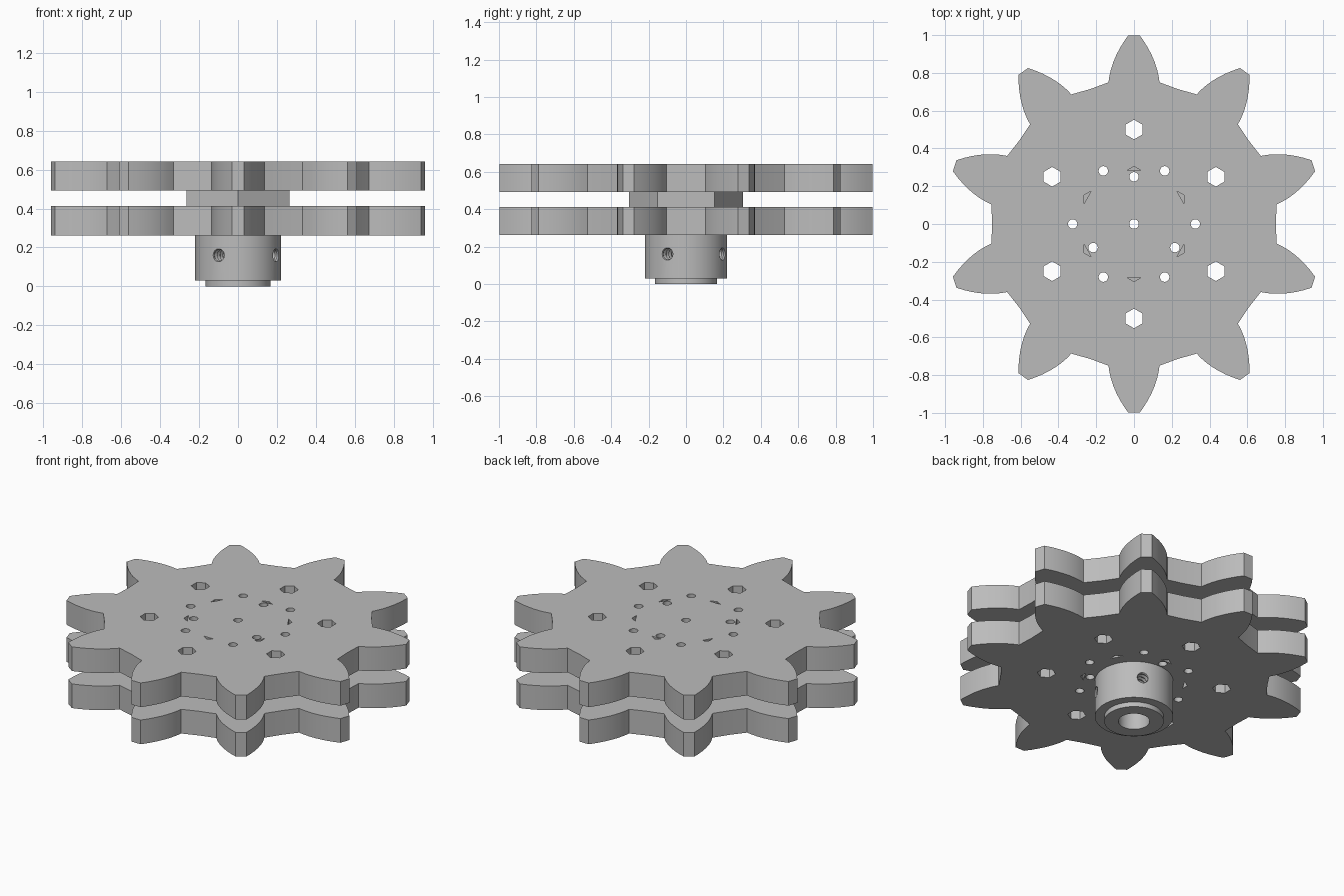
import bpy, bmesh
from math import sin, cos, pi, radians
from mathutils import Matrix

if "Cube" in bpy.data.objects:
    bpy.data.objects.remove(bpy.data.objects["Cube"])

# One grey metal for everything
metal = bpy.data.materials.new("grey_metal")
metal.use_nodes = True
grey = (0.5, 0.5, 0.5, 1)
metal.diffuse_color = grey
metal.node_tree.nodes["Principled BSDF"].inputs["Base Color"].default_value = grey


def polar(r, deg):
    return (r * cos(radians(deg)), r * sin(radians(deg)))


def ring(r, count, cx=0, cy=0, start=0):
    """Regular polygon or circle outline."""
    pts = [polar(r, start + 360 * i / count) for i in range(count)]
    return [(cx + x, cy + y) for x, y in pts]


def finish(obj, angle=25):
    obj.data.materials.clear()
    obj.data.materials.append(metal)
    bpy.ops.object.select_all(action='DESELECT')
    bpy.context.view_layer.objects.active = obj
    obj.select_set(True)
    bpy.ops.object.shade_smooth_by_angle(angle=radians(angle))
    return obj


def add_mesh(name, bm):
    mesh = bpy.data.meshes.new(name)
    bm.to_mesh(mesh)
    bm.free()
    obj = bpy.data.objects.new(name, mesh)
    bpy.context.collection.objects.link(obj)
    return obj


def flat_part(name, outlines, z0, z1):
    """Extrude an outline with holes between two heights."""
    curve = bpy.data.curves.new(name, 'CURVE')
    curve.dimensions = '2D'
    curve.fill_mode = 'BOTH'
    curve.extrude = (z1 - z0) / 2
    for pts in outlines:
        spline = curve.splines.new('POLY')
        spline.points.add(len(pts) - 1)
        for p, (x, y) in zip(spline.points, pts):
            p.co = (x, y, 0, 1)
        spline.use_cyclic_u = True
    temp = bpy.data.objects.new(name + "_curve", curve)
    bpy.context.collection.objects.link(temp)
    graph = bpy.context.evaluated_depsgraph_get()
    mesh = bpy.data.meshes.new_from_object(temp.evaluated_get(graph))
    bpy.data.objects.remove(temp)
    bm = bmesh.new()
    bm.from_mesh(mesh)
    bpy.data.meshes.remove(mesh)
    bmesh.ops.remove_doubles(bm, verts=bm.verts, dist=0.0001)
    bmesh.ops.recalc_face_normals(bm, faces=bm.faces)
    bmesh.ops.translate(bm, verts=bm.verts, vec=(0, 0, (z0 + z1) / 2))
    return finish(add_mesh(name, bm))


def lathe(name, profile, steps, closed=True):
    """Spin (radius, height) points around z."""
    bm = bmesh.new()
    verts = [bm.verts.new((r, 0, z)) for r, z in profile]
    edges = [bm.edges.new(pair) for pair in zip(verts, verts[1:])]
    if closed:
        edges.append(bm.edges.new((verts[-1], verts[0])))
    bmesh.ops.spin(bm, geom=verts + edges, cent=(0, 0, 0), axis=(0, 0, 1),
                   angle=2 * pi, steps=steps, use_merge=True)
    bmesh.ops.remove_doubles(bm, verts=bm.verts, dist=0.00001)
    bmesh.ops.recalc_face_normals(bm, faces=bm.faces)
    return add_mesh(name, bm)


# Toothed outline: curved flanks, flat tips, shallow valleys
TEETH, FLANK = 10, 7
flank = []
for i in range(FLANK + 1):
    t = 0.248 * i / FLANK
    flank.append((0.031 + 0.74 * t - 1.294 * t * t, 0.998 - t))
tooth = [(v, r) for v, r in reversed(flank)] + [(-v, r) for v, r in flank]
outline = []
for k in range(TEETH):
    a = 2 * pi * k / TEETH
    outline += [(x * cos(a) - y * sin(a), x * sin(a) + y * cos(a)) for x, y in tooth]
    outline.append(polar(0.751, 90 + 360 * (k + 0.5) / TEETH))

# Hole patterns
centre_hole = ring(0.025, 20)
inner_holes = [ring(0.025, 20, *polar(0.25, a)) for a in (90, 210, 330)]
outer_holes = [ring(0.025, 20, *polar(0.325, a)) for a in range(0, 360, 60)]
hex_holes = [ring(0.052, 6, *polar(0.5, a), start=30) for a in range(30, 360, 60)]
corner_slots = []
for a in range(30, 360, 60):
    c, s = cos(radians(a)), sin(radians(a))
    corner = [(0.305, 0), (0.283, 0.038), (0.283, -0.038)]
    corner_slots.append([(u * c - v * s, u * s + v * c) for u, v in corner])

# Two toothed plates
plate = [outline, centre_hole] + inner_holes + outer_holes + hex_holes + corner_slots
flat_part("lower_toothed_plate", plate, 0.262, 0.412)
flat_part("upper_toothed_plate", plate, 0.492, 0.642)

# Hexagonal spacer between the plates
flat_part("hex_spacer", [ring(0.305, 6, start=30), centre_hole] + inner_holes, 0.412, 0.492)

# Stepped hub with a bore
hub = lathe("hub", [(0.088, 0), (0.167, 0), (0.167, 0.03), (0.22, 0.03),
                    (0.22, 0.262), (0.088, 0.262)], 64)

# Threaded set screw holes around the hub
thread = [(0, 0.05)]
for i in range(13):
    thread.append((0.036 if i % 2 else 0.029, 0.05 + i * 0.016))
thread.append((0, thread[-1][1]))
for a in (63, 153, 243, 333):
    cutter = lathe("thread_cutter", thread, 20, closed=False)
    cutter.hide_render = True
    cutter.data.transform(Matrix.Translation((0, 0, 0.16))
                          @ Matrix.Rotation(radians(a), 4, 'Z')
                          @ Matrix.Rotation(radians(90), 4, 'Y'))
    cut = hub.modifiers.new("screw_hole", 'BOOLEAN')
    cut.operation = 'DIFFERENCE'
    cut.solver = 'EXACT'
    cut.object = cutter
    bpy.context.view_layer.objects.active = hub
    bpy.ops.object.modifier_apply(modifier=cut.name)
    bpy.data.objects.remove(cutter)
finish(hub)
